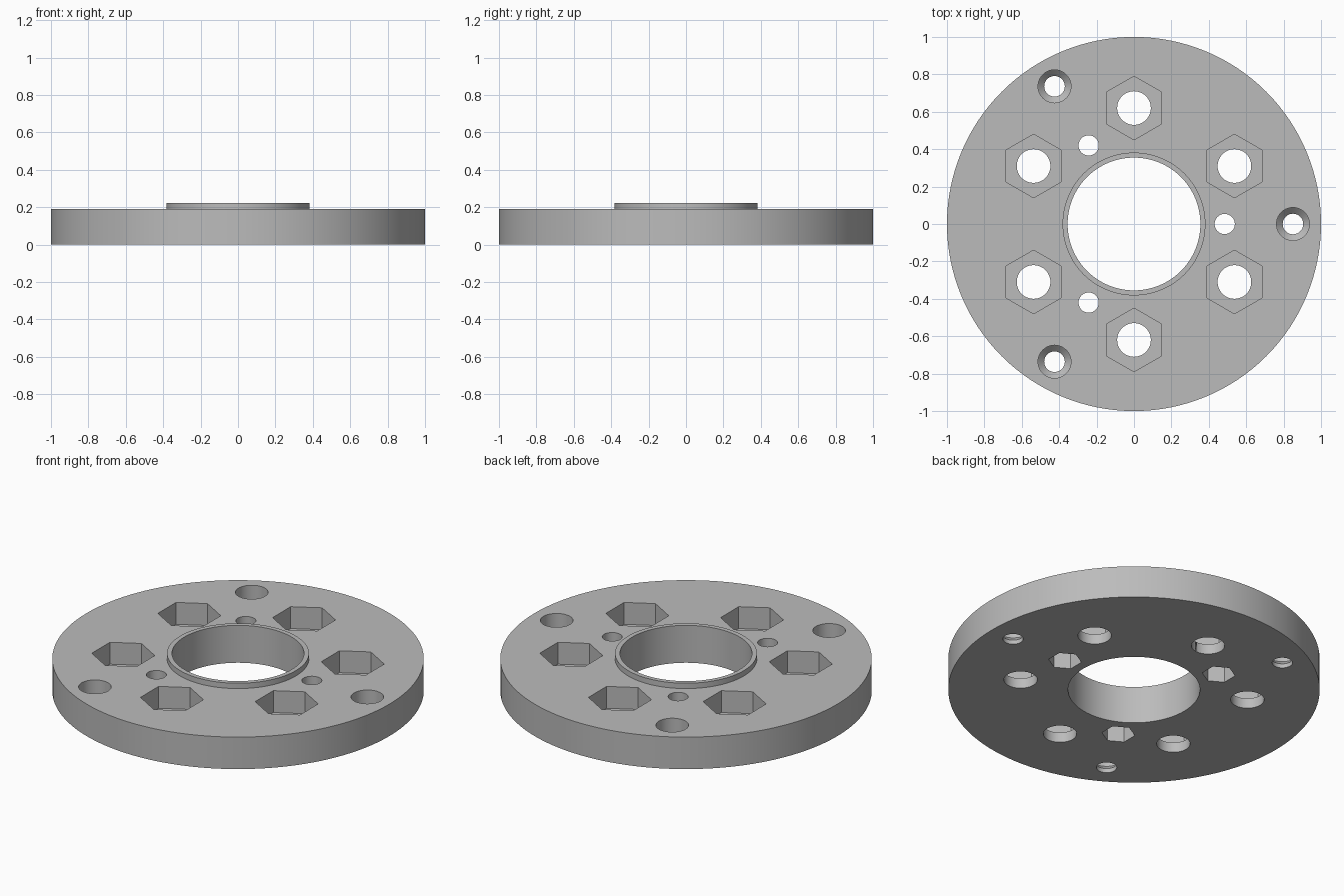
import bpy, bmesh
from math import cos, sin, pi, radians

cube = bpy.data.objects.get("Cube")
if cube:
    bpy.data.objects.remove(cube, do_unlink=True)

THICK, TOP = 0.19, 0.222

grey = bpy.data.materials.new("plain grey")
grey.use_nodes = True
colour = (0.5, 0.5, 0.5, 1)
grey.diffuse_color = colour
grey.node_tree.nodes["Principled BSDF"].inputs["Base Color"].default_value = colour


def lathe(name, profile, sides, centre=(0, 0), turn=0.0, closed=False):
    """Spin (radius, z) points about a vertical axis; cap the ends unless the profile closes."""
    bm = bmesh.new()
    rings = [[bm.verts.new((centre[0] + r * cos(turn + 2 * pi * i / sides),
                            centre[1] + r * sin(turn + 2 * pi * i / sides), z))
              for i in range(sides)] for r, z in profile]
    pairs = list(zip(rings, rings[1:] + rings[:1]))
    for a, b in pairs if closed else pairs[:-1]:
        for i in range(sides):
            j = (i + 1) % sides
            bm.faces.new((a[i], a[j], b[j], b[i]))
    if not closed:
        bm.faces.new(rings[0])
        bm.faces.new(rings[-1])
    bmesh.ops.recalc_face_normals(bm, faces=bm.faces)
    mesh = bpy.data.meshes.new(name)
    bm.to_mesh(mesh)
    bm.free()
    mesh.materials.append(grey)
    obj = bpy.data.objects.new(name, mesh)
    bpy.context.collection.objects.link(obj)
    return obj


def around(radius, count, start):
    for k in range(count):
        a = radians(start) + 2 * pi * k / count
        yield radius * cos(a), radius * sin(a)


# Disc with raised collar and central bore
flange = lathe("flange_disc", [(0.355, 0), (1, 0), (1, THICK), (0.382, THICK),
                               (0.382, TOP), (0.355, TOP)], 128, closed=True)

cutters = []
# Bolt holes with hexagonal nut pockets in the top
for c in around(0.62, 6, 30):
    cutters.append(lathe("bolt_hole", [(0.09, -0.1), (0.09, 0.3)], 48, c))
    cutters.append(lathe("nut_pocket", [(0.17, 0.06), (0.17, 0.3)], 6, c, pi / 6))
# Small holes with hexagonal pockets in the underside
for c in around(0.485, 3, 0):
    cutters.append(lathe("small_hole", [(0.054, -0.1), (0.054, 0.3)], 40, c))
    cutters.append(lathe("small_pocket", [(0.09, -0.1), (0.09, 0.12)], 6, c, pi / 6))
# Countersunk screw holes near the rim
for c in around(0.85, 3, 0):
    cutters.append(lathe("screw_hole", [(0.055, -0.1), (0.055, 0.025), (0.088, 0.058),
                                        (0.088, 0.3)], 40, c))

for cutter in cutters:
    cutter.hide_render = True
    mod = flange.modifiers.new(cutter.name, "BOOLEAN")
    mod.operation, mod.solver, mod.object = "DIFFERENCE", "EXACT", cutter

# Bake the cuts and drop the cutters
bpy.context.view_layer.update()
baked = bpy.data.meshes.new_from_object(
    flange.evaluated_get(bpy.context.evaluated_depsgraph_get()))
flange.modifiers.clear()
flange.data = baked
for cutter in cutters:
    bpy.data.objects.remove(cutter, do_unlink=True)

bpy.ops.object.select_all(action="DESELECT")
flange.select_set(True)
bpy.context.view_layer.objects.active = flange
bpy.ops.object.shade_smooth_by_angle(angle=radians(30))
